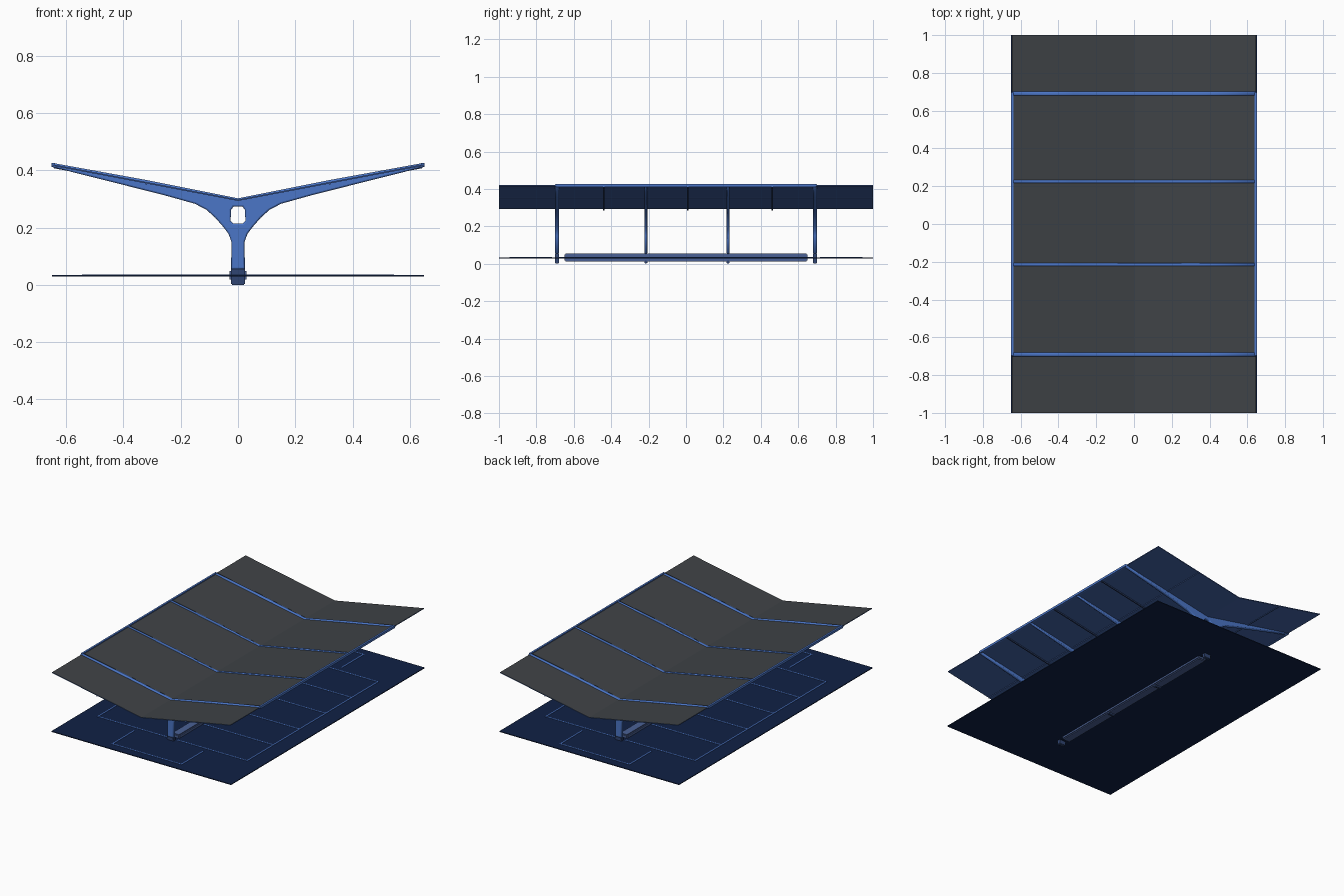
import bpy, bmesh
from mathutils import Vector, Matrix

if "Cube" in bpy.data.objects:
    bpy.data.objects.remove(bpy.data.objects["Cube"], do_unlink=True)


def material(name, rgb):
    m = bpy.data.materials.new(name)
    m.use_nodes = True
    m.diffuse_color = (*rgb, 1)
    m.node_tree.nodes["Principled BSDF"].inputs["Base Color"].default_value = (*rgb, 1)
    return m


FRAME = material("frame blue", (0.07, 0.18, 0.57))
UNDER = material("canopy underside blue", (0.055, 0.125, 0.38))
PANEL = material("panel grey", (0.05, 0.056, 0.062))
GROUND = material("ground navy", (0.005, 0.015, 0.06))
CURB = material("curb blue", (0.07, 0.12, 0.30))
FOOT = material("foot navy", (0.03, 0.06, 0.17))

HALF_W, SLOPE, VALLEY = 0.645, 0.19, 0.297


def canopy_z(x):
    return VALLEY + SLOPE * abs(x)


def add_object(name, bm, *mats):
    bmesh.ops.recalc_face_normals(bm, faces=bm.faces)
    mesh = bpy.data.meshes.new(name)
    bm.to_mesh(mesh)
    bm.free()
    for m in mats:
        mesh.materials.append(m)
    obj = bpy.data.objects.new(name, mesh)
    bpy.context.collection.objects.link(obj)
    return obj


def put_box(bm, lo, hi):
    lo, hi = Vector(lo), Vector(hi)
    size = Matrix.Diagonal((*(hi - lo), 1))
    bmesh.ops.create_cube(bm, size=1, matrix=Matrix.Translation((lo + hi) / 2) @ size)


def box(name, lo, hi, mat, bevel=0):
    bm = bmesh.new()
    put_box(bm, lo, hi)
    if bevel:
        bmesh.ops.bevel(bm, geom=bm.edges[:], offset=bevel, segments=2, affect='EDGES')
    return add_object(name, bm, mat)


def extrude_y(name, outline, y0, y1, *mats):
    """Solid with an x-z outline running from y0 to y1."""
    bm = bmesh.new()
    rings = [[bm.verts.new((x, y, z)) for x, z in outline] for y in (y0, y1)]
    n = len(outline)
    for i in range(n):
        j = (i + 1) % n
        bm.faces.new((rings[0][i], rings[0][j], rings[1][j], rings[1][i]))
    for ring in rings:
        bm.faces.new(ring)
    return add_object(name, bm, *mats)


def vee(top, depth):
    """Outline of a bent sheet following the canopy slope."""
    xs = (-HALF_W, 0, HALF_W)
    return ([(x, canopy_z(x) + top) for x in xs]
            + [(x, canopy_z(x) + top - depth) for x in reversed(xs)])


# Canopy: grey above, blue below
canopy = extrude_y("canopy", vee(0.001, 0.005), -1, 1, UNDER, PANEL)
for face in canopy.data.polygons:
    face.material_index = 1 if face.normal.z > 0.5 else 0

# Y-shaped frames: right half of the outline, mirrored
half = [(0.024, 0.055), (0.023, 0.15), (0.033, 0.178), (0.052, 0.203), (0.08, 0.235),
        (0.11, 0.262), (0.15, 0.283), (0.25, 0.311), (0.4, 0.349), (0.65, 0.412),
        (0.65, 0.426), (0.32, 0.366)]
outline = half + [(0, 0.302)] + [(-x, z) for x, z in reversed(half)]
hole_half = [(0.018, 0.215), (0.026, 0.223), (0.024, 0.262), (0.016, 0.273)]
hole = hole_half + [(-x, z) for x, z in reversed(hole_half)]


def y_frame(name, y, thick):
    curve = bpy.data.curves.new(name + "_profile", 'CURVE')
    curve.dimensions, curve.fill_mode = '2D', 'BOTH'
    bevel = thick * 0.25
    curve.extrude, curve.bevel_depth, curve.offset = thick / 2 - bevel, bevel, -bevel
    curve.bevel_resolution = 1
    for pts in (outline, hole):
        s = curve.splines.new('POLY')
        s.points.add(len(pts) - 1)
        for p, (x, z) in zip(s.points, pts):
            p.co = (x, z, 0, 1)
        s.use_cyclic_u = True
    helper = bpy.data.objects.new(name + "_helper", curve)
    bpy.context.collection.objects.link(helper)
    graph = bpy.context.evaluated_depsgraph_get()
    mesh = bpy.data.meshes.new_from_object(helper.evaluated_get(graph))
    bpy.data.objects.remove(helper, do_unlink=True)
    mesh.transform(Matrix.Translation((0, y, 0)) @ Matrix.Rotation(1.570796, 4, 'X'))
    mesh.materials.clear()
    mesh.materials.append(FRAME)
    obj = bpy.data.objects.new(name, mesh)
    bpy.context.collection.objects.link(obj)
    box(name + "_foot", (-0.024, y - thick / 2, 0), (0.024, y + thick / 2, 0.057), FOOT, 0.003)


for i, (y, thick) in enumerate([(-0.69, 0.022), (-0.215, 0.016), (0.225, 0.016), (0.69, 0.022)]):
    y_frame(f"y_frame_{i + 1}", y, thick)

# Thin rafters between the frames, below the sheet
for i, y in enumerate((-0.44, 0.01, 0.46)):
    extrude_y(f"rafter_{i + 1}", vee(-0.003, 0.009), y - 0.004, y + 0.004, FOOT)

# Edge beams and purlins on both sides
for side, s in (("left", 1), ("right", -1)):
    x = s * 0.645
    box(side + "_edge_beam", (x - 0.006, -0.695, 0.411), (x + 0.006, 0.695, 0.426), FRAME)
    x = s * 0.32
    z = canopy_z(x)
    box(side + "_purlin", (x - 0.003, -1, z - 0.008), (x + 0.003, 1, z - 0.002), UNDER)

# Ground slab and central curb
box("ground_slab", (-0.65, -1, 0.029), (0.65, 1, 0.034), GROUND)
box("central_curb", (-0.03, -0.65, 0.012), (0.03, 0.65, 0.055), CURB, 0.006)

# Painted bay lines
LINE = 0.004
bm = bmesh.new()


def stripe(x0, y0, x1, y1):
    put_box(bm, (x0 - LINE, y0 - LINE, 0.033), (x1 + LINE, y1 + LINE, 0.036))


BAYS, END_Y, OUT_X = 5, 0.675, 0.54
for s in (-1, 1):
    stripe(s * OUT_X, -END_Y, s * OUT_X, END_Y)
    # Marked box beyond each end of the bays
    near, far = sorted((s * 0.72, s * 0.94))
    stripe(-0.25, s * 0.94, 0.25, s * 0.94)
    for x in (-0.25, 0.25):
        stripe(x, near, x, far)
    for i in range(BAYS + 1):
        y = -END_Y + 2 * END_Y * i / BAYS
        a, b = sorted((s * 0.04, s * OUT_X))
        stripe(a, y, b, y)
add_object("bay_lines", bm, FRAME)
